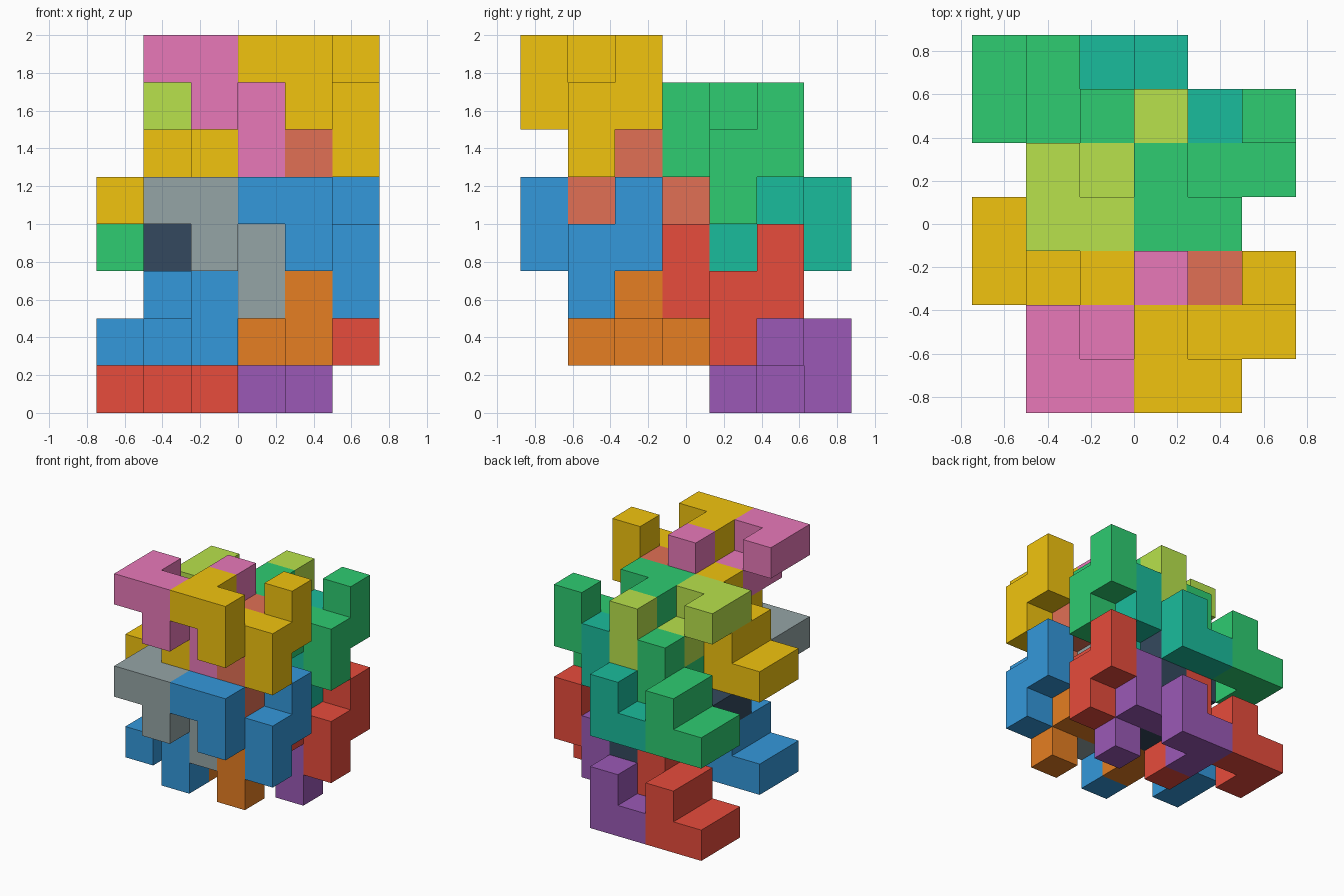
import bpy, bmesh, math
from mathutils import Vector

if "Cube" in bpy.data.objects:
    bpy.data.objects.remove(bpy.data.objects["Cube"])

U = 0.25  # cube size

# two nine-cube pieces (cell coordinates) that interlock to fill space
HOOK = [(1, 0, 7), (1, 1, 7), (2, 0, 7), (2, 0, 6), (2, 1, 6),
        (3, 1, 6), (3, 1, 5), (3, 2, 6), (3, 2, 7)]
TURN = [(0, 2, 4), (0, 3, 4), (1, 3, 4), (1, 3, 5), (1, 2, 5),
        (2, 2, 5), (2, 2, 6), (2, 1, 5), (2, 1, 4)]

COLOURS = {"pink": "E879B9", "gold": "F1C40F", "lime": "B8E24C", "green": "2ECC71",
           "coral": "E17055", "teal": "1ABC9C", "grey": "95A5A6", "blue": "3498DB",
           "navy": "34495E", "red": "E74C3C", "orange": "E67E22", "purple": "9B59B6"}


def linear(h):
    c = int(h, 16) / 255
    return c / 12.92 if c <= 0.04045 else ((c + 0.055) / 1.055) ** 2.4


MATS = {}
for cname, h in COLOURS.items():
    m = bpy.data.materials.new(cname)
    m.diffuse_color = (linear(h[:2]), linear(h[2:4]), linear(h[4:]), 1)
    m.use_nodes = True
    m.node_tree.nodes["Principled BSDF"].inputs["Base Color"].default_value = m.diffuse_color
    MATS[cname] = m


def polycube(name, cells, colour):
    """Outer skin of a set of cubes, with coplanar squares merged."""
    bm = bmesh.new()
    solid = set(cells)
    for c in cells:
        for axis in range(3):
            for side in (0, 1):
                n = list(c)
                n[axis] += 2 * side - 1
                if tuple(n) in solid:
                    continue
                a, b = (axis + 1) % 3, (axis + 2) % 3
                loop = [(0, 0), (1, 0), (1, 1), (0, 1)]
                vs = []
                for p, q in (loop if side else loop[::-1]):
                    v = list(c)
                    v[axis] += side
                    v[a] += p
                    v[b] += q
                    vs.append(bm.verts.new(((v[0] - 3) * U, (v[1] - 3.5) * U, v[2] * U)))
                bm.faces.new(vs)
    bmesh.ops.remove_doubles(bm, verts=bm.verts, dist=1e-4)
    bmesh.ops.dissolve_limit(bm, angle_limit=math.radians(1),
                             verts=bm.verts, edges=bm.edges)
    me = bpy.data.meshes.new(name)
    bm.to_mesh(me)
    bm.free()
    me.materials.append(MATS[colour])
    ob = bpy.data.objects.new(name, me)
    bpy.context.collection.objects.link(ob)


# colours indexed [layer][row][column]
HOOK_COL = [[("pink", "gold"), ("lime", "green")], [("grey", "blue"), ("navy", "red")]]
TURN_COL = [[("gold", "coral"), ("green", "teal")], [("blue", "orange"), ("red", "purple")]]

# repeat both pieces on the 2 x 2 x 2 lattice
for layer, lname in enumerate(("upper", "lower")):
    for row, rname in enumerate(("front", "back")):
        for col, cname in enumerate(("left", "right")):
            d = Vector((2 * col, 3 * row, -row - 3 * layer))
            for kind, cells, cols in (("hook", HOOK, HOOK_COL), ("turn", TURN, TURN_COL)):
                moved = [tuple(int(t) for t in Vector(c) + d) for c in cells]
                polycube(f"{lname}_{rname}_{cname}_{kind}_piece", moved, cols[layer][row][col])
